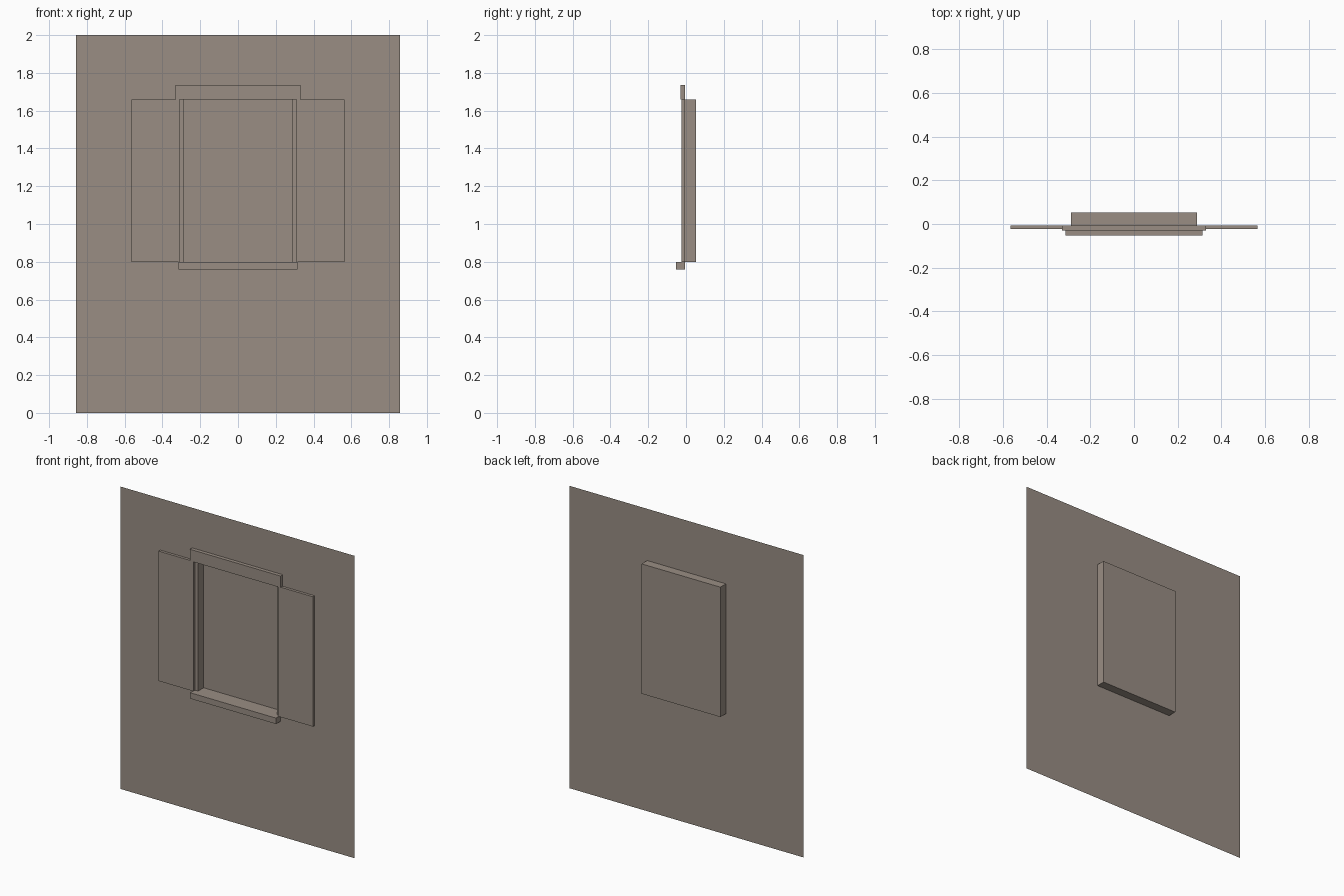
import bpy, bmesh

cube = bpy.data.objects.get("Cube")
if cube:
    bpy.data.objects.remove(cube, do_unlink=True)

# One plaster colour for everything
plaster = bpy.data.materials.new("warm_grey_plaster")
plaster.use_nodes = True
colour = (0.32, 0.27, 0.23, 1)
plaster.diffuse_color = colour
plaster.node_tree.nodes["Principled BSDF"].inputs["Base Color"].default_value = colour

WALL_Y, PANE_Y = -0.006, 0.052
WALL_X, WALL_TOP = 0.857, 2.0
HOLE_X, HOLE_BOTTOM, HOLE_TOP = 0.288, 0.799, 1.658


def rectangle(bm, x0, x1, z0, z1, y):
    """Four corner vertices, counter-clockwise seen from the front."""
    return [bm.verts.new((x, y, z)) for x, z in ((x0, z0), (x1, z0), (x1, z1), (x0, z1))]


def bridge(bm, outer, inner):
    for i in range(4):
        j = (i + 1) % 4
        bm.faces.new((outer[i], outer[j], inner[j], inner[i]))


def finish(name, bm):
    mesh = bpy.data.meshes.new(name)
    bm.to_mesh(mesh)
    bm.free()
    mesh.materials.append(plaster)
    bpy.context.collection.objects.link(bpy.data.objects.new(name, mesh))


def hole_edge(bm, y):
    return rectangle(bm, -HOLE_X, HOLE_X, HOLE_BOTTOM, HOLE_TOP, y)


def slab(name, x0, x1, z0, z1, front_y):
    """Block standing out from the wall, open where it meets the wall."""
    bm = bmesh.new()
    back = rectangle(bm, x0, x1, z0, z1, WALL_Y)
    front = rectangle(bm, x0, x1, z0, z1, front_y)
    bridge(bm, back, front)
    bm.faces.new(front)
    finish(name, bm)


# Thin wall sheet with a window opening
bm = bmesh.new()
bridge(bm, rectangle(bm, -WALL_X, WALL_X, 0, WALL_TOP, WALL_Y), hole_edge(bm, WALL_Y))
finish("wall", bm)

# Window recess: four reveals and the pane at the back
bm = bmesh.new()
pane = hole_edge(bm, PANE_Y)
bridge(bm, hole_edge(bm, WALL_Y), pane)
bm.faces.new(pane)
finish("window_recess", bm)

# Open shutters either side
slab("left_shutter", 0.31, 0.565, HOLE_BOTTOM, HOLE_TOP, -0.024)
slab("right_shutter", -0.565, -0.31, HOLE_BOTTOM, HOLE_TOP, -0.024)

# Lintel above and sill below
slab("lintel", -0.331, 0.331, HOLE_TOP, 1.735, -0.03)
slab("sill", -0.315, 0.315, 0.76, HOLE_BOTTOM, -0.052)
